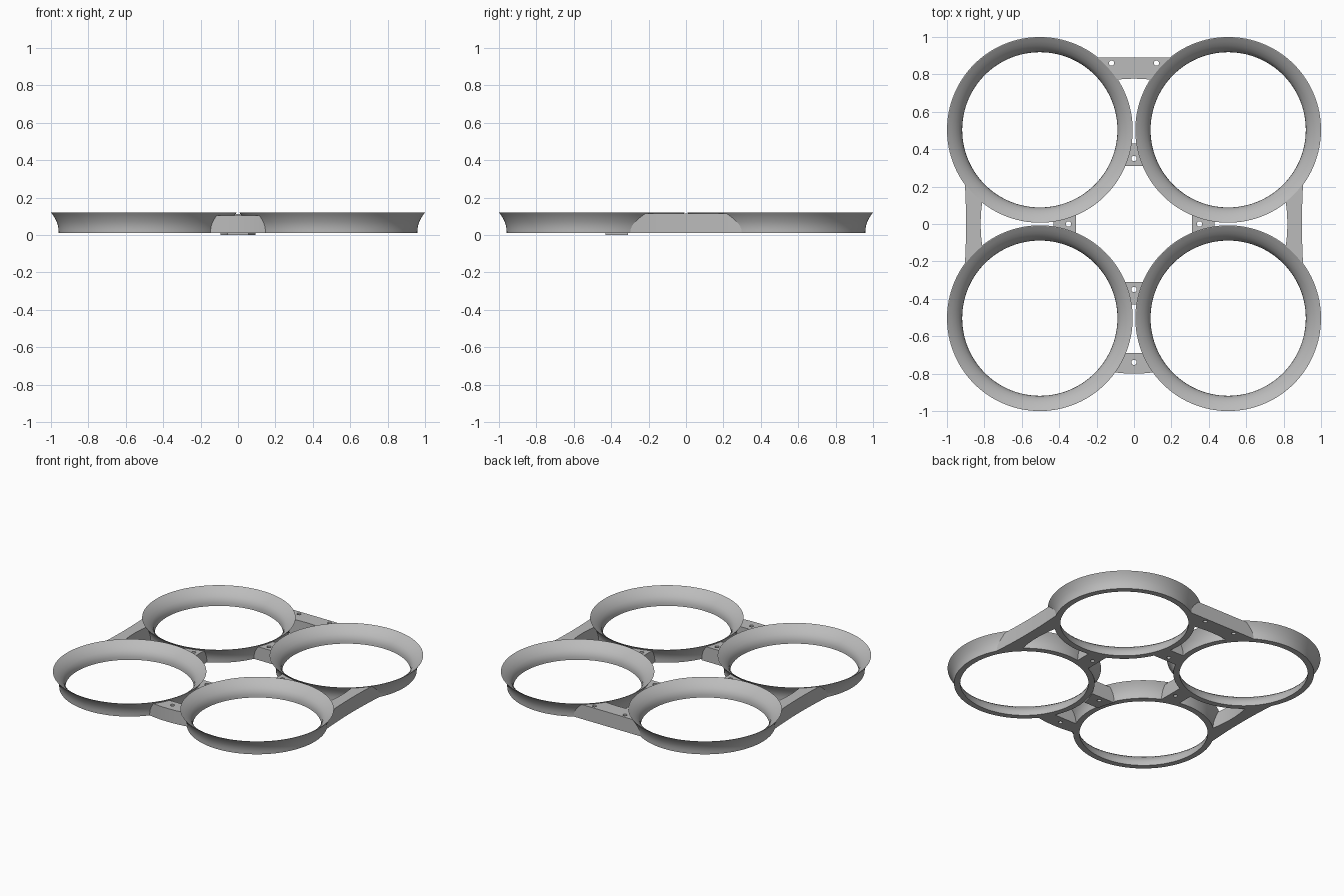
import bpy, bmesh, math
from math import sin, cos, pi

if "Cube" in bpy.data.objects:
    bpy.data.objects.remove(bpy.data.objects["Cube"], do_unlink=True)

GREY = (0.5, 0.5, 0.5, 1)
mat = bpy.data.materials.new("matte_grey")
mat.use_nodes = True
mat.diffuse_color = GREY
mat.node_tree.nodes["Principled BSDF"].inputs["Base Color"].default_value = GREY

C = 0.5035          # duct centre offset
SEG = 128
BASE, RIM = 0.01, 0.12
CORNERS = [(sx * C, sy * C) for sx in (-1, 1) for sy in (-1, 1)]

# Duct wall profiles as (radius, z), bottom to top
OUTER = [(0.455, BASE), (0.456, 0.03), (0.459, 0.05), (0.466, 0.07),
         (0.476, 0.09), (0.486, 0.106), (0.4965, RIM)]
INNER = [(0.415, BASE), (0.416, 0.03), (0.421, 0.05), (0.433, 0.07),
         (0.452, 0.09), (0.472, 0.106), (0.493, RIM)]


def lathe(bm, profile, cx, cy, closed, seg=SEG):
    """Revolve a profile; closed joins its ends, otherwise they are capped."""
    rings = [[bm.verts.new((cx + r * cos(2 * pi * i / seg), cy + r * sin(2 * pi * i / seg), z))
              for i in range(seg)] for r, z in profile]
    pairs = list(zip(rings, rings[1:]))
    if closed:
        pairs.append((rings[-1], rings[0]))
    else:
        bm.faces.new(rings[0])
        bm.faces.new(rings[-1])
    for a, b in pairs:
        for i in range(seg):
            j = (i + 1) % seg
            bm.faces.new((a[i], a[j], b[j], b[i]))


def finish(bm, name):
    bmesh.ops.recalc_face_normals(bm, faces=bm.faces)
    me = bpy.data.meshes.new(name)
    bm.to_mesh(me)
    bm.free()
    me.materials.append(mat)
    ob = bpy.data.objects.new(name, me)
    bpy.context.collection.objects.link(ob)
    return ob


def smooth(ob):
    bpy.ops.object.select_all(action="DESELECT")
    ob.select_set(True)
    bpy.context.view_layer.objects.active = ob
    bpy.ops.object.shade_smooth_by_angle(angle=math.radians(30))


# Four flared ducts
for cx, cy in CORNERS:
    bm = bmesh.new()
    lathe(bm, OUTER + INNER[::-1], cx, cy, True)
    side = "left" if cx > 0 else "right"
    smooth(finish(bm, ("back_" if cy > 0 else "front_") + side + "_duct"))

# Cutter: duct-shaped plugs and screw holes
HOLES = [(-0.12, 0.86), (0.12, 0.86), (0, -0.74),
         (0, 0.35), (0, -0.35), (0.35, 0), (-0.35, 0)]
bm = bmesh.new()
plug = [(r - 0.002, z) for r, z in OUTER]
plug = [(plug[0][0], -0.05)] + plug + [(plug[-1][0], 0.2)]
for cx, cy in CORNERS:
    lathe(bm, plug, cx, cy, False)
for hx, hy in HOLES:
    lathe(bm, [(0.014, -0.05), (0.014, 0.2)], hx, hy, False, 24)
cutter = finish(bm, "cutter")
cutter.hide_render = True


def brace(name, near, far, half, turn, z0, z1):
    """Block between two edges y = near(x) and y = far(x), turned about z, then cut."""
    bm = bmesh.new()
    n = 16
    xs = [half * (2 * i / n - 1) for i in range(n + 1)]
    outline = [(x, near(x)) for x in xs] + [(x, far(x)) for x in reversed(xs)]
    c, s = round(cos(turn)), round(sin(turn))
    face = bm.faces.new([bm.verts.new((x * c - y * s, x * s + y * c, z0)) for x, y in outline])
    up = bmesh.ops.extrude_face_region(bm, geom=[face])["geom"]
    bmesh.ops.translate(bm, vec=(0, 0, z1 - z0),
                        verts=[v for v in up if isinstance(v, bmesh.types.BMVert)])
    ob = finish(bm, name)
    mod = ob.modifiers.new("cut", "BOOLEAN")
    mod.operation, mod.solver, mod.object = "DIFFERENCE", "EXACT", cutter
    bpy.context.view_layer.objects.active = ob
    bpy.ops.object.modifier_apply(modifier="cut")
    smooth(ob)


def level(y):
    return lambda x: y


def arc(r):
    return lambda x: math.sqrt(r * r - x * x)


# Outer braces joining neighbouring ducts
brace("back_brace", arc(0.777), level(0.89), 0.3, 0, BASE, 0.113)
brace("front_brace", level(0.69), arc(0.8), 0.2, pi, BASE, 0.105)
for name, turn in (("right_brace", pi / 2), ("left_brace", -pi / 2)):
    brace(name, arc(0.82), lambda x: 0.898 + 0.13 * x * x, 0.33, turn, BASE, 0.115)

# Inner screw tabs
for name, turn, z0 in (("back_tab", 0, BASE), ("right_tab", pi / 2, BASE),
                       ("front_tab", pi, 0), ("left_tab", -pi / 2, BASE)):
    brace(name, level(0.31), level(0.43), 0.2, turn, z0, 0.105)

bpy.data.objects.remove(cutter, do_unlink=True)
